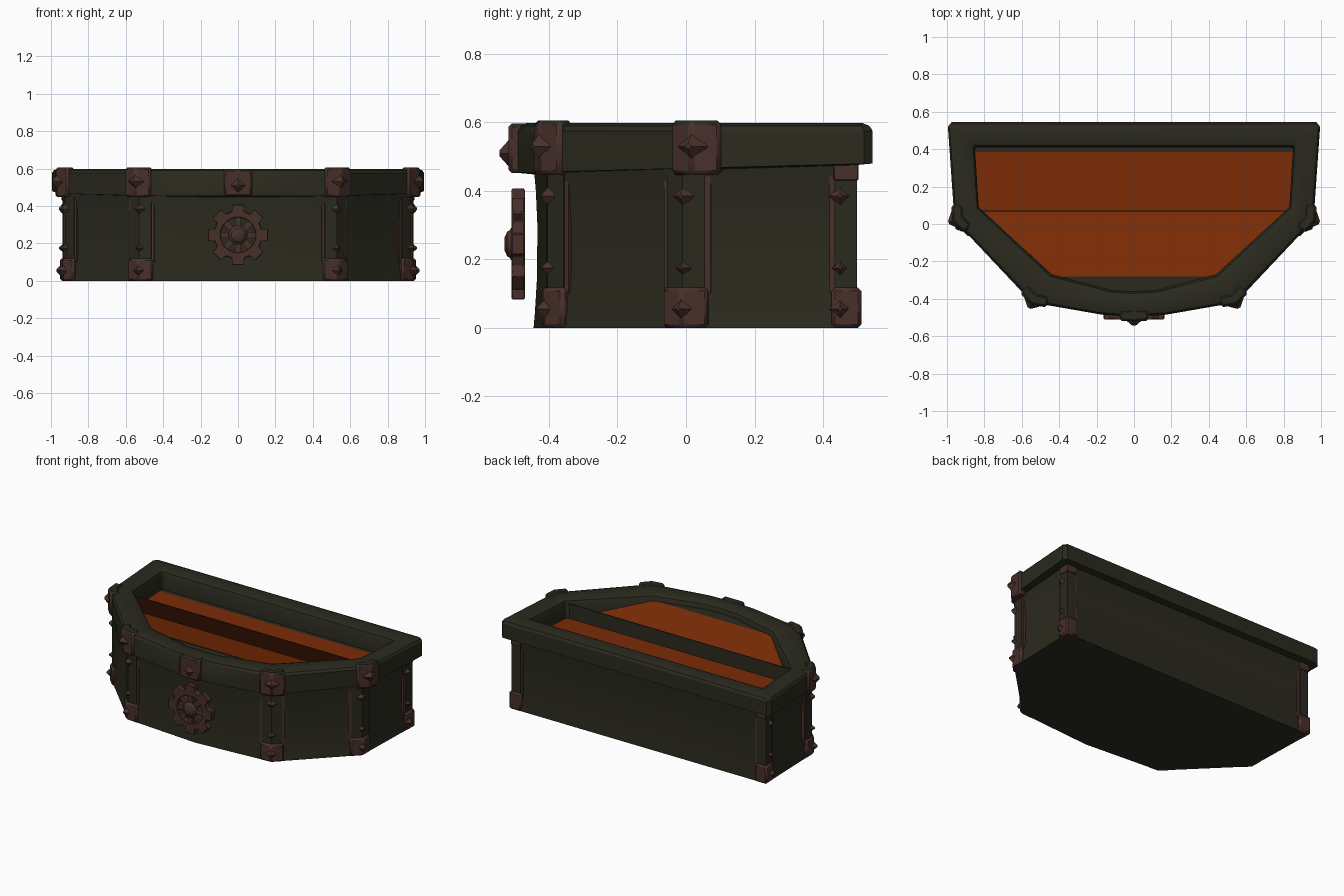
import bpy, bmesh, math
from mathutils import Vector, Matrix

if "Cube" in bpy.data.objects:
    bpy.data.objects.remove(bpy.data.objects["Cube"])


def mat(name, r, g, b):
    m = bpy.data.materials.new(name)
    m.diffuse_color = (r, g, b, 1)
    m.use_nodes = True
    m.node_tree.nodes["Principled BSDF"].inputs["Base Color"].default_value = m.diffuse_color
    return m


GREEN = mat("dark_green", 0.023, 0.023, 0.0135)
BROWN = mat("rust_brown", 0.064, 0.029, 0.023)
ORANGE = mat("glow_orange", 0.20, 0.025, 0.002)
EMBER = mat("dark_ember", 0.03, 0.005, 0.001)


def finish(name, bm, mats, bevel=0, rule=None):
    bmesh.ops.recalc_face_normals(bm, faces=bm.faces[:])
    for f in bm.faces:
        f.normal_update()
        f.smooth = True
        if rule and rule(f):
            f.material_index = 1
    me = bpy.data.meshes.new(name)
    bm.to_mesh(me)
    bm.free()
    for m in mats:
        me.materials.append(m)
    ob = bpy.data.objects.new(name, me)
    bpy.context.collection.objects.link(ob)
    if bevel:
        mod = ob.modifiers.new("bevel", 'BEVEL')
        mod.width = bevel
        mod.segments = 1
    return ob


def loft(bm, loops, cap=False, ring=False):
    """Skin a list of closed point loops; cap the ends or join into a ring."""
    vs = [[bm.verts.new(p) for p in l] for l in loops]
    n = len(vs[0])
    pairs = list(zip(vs, vs[1:])) + ([(vs[-1], vs[0])] if ring else [])
    for a, b in pairs:
        for i in range(n):
            j = (i + 1) % n
            bm.faces.new((a[i], a[j], b[j], b[i]))
    if cap:
        bm.faces.new(vs[0])
        bm.faces.new(vs[-1])


def prism(name, pts, z0, z1, mats, bevel=0, rule=None):
    bm = bmesh.new()
    loft(bm, [[(x, y, z) for x, y in pts] for z in (z0, z1)], cap=True)
    return finish(name, bm, mats, bevel, rule)


def sheet(name, pts, height, mats):
    """Single upward face over an outline; height is a function of y."""
    bm = bmesh.new()
    f = bm.faces.new([bm.verts.new((x, y, height(y))) for x, y in pts])
    me = finish(name, bm, mats).data
    if me.polygons[0].normal.z < 0:
        me.flip_normals()


def mirror(half):
    return half + [(-x, y) for x, y in reversed(half) if x > 0]


def rect(x0, x1, y0, y1):
    return [(x0, y0), (x1, y0), (x1, y1), (x0, y1)]


def corner(outline, i):
    """Corner point, directions to neighbours, edge normals and mitre."""
    k = len(outline)
    p, v, n = (Vector(outline[j % k]) for j in (i - 1, i, i + 1))
    d1, d2 = (p - v).normalized(), (n - v).normalized()
    n1, n2 = Vector((-d1.y, d1.x)), Vector((d2.y, -d2.x))
    m = (n1 + n2).normalized()
    return v, d1, d2, n1, n2, m


def wrap(name, outline, i, w, t, d, z0, z1, mats, bevel=0, rule=None):
    """Bracket folded around one corner of an outline."""
    v, d1, d2, n1, n2, m = corner(outline, i)
    c = m.dot(n1)
    pts = [v + d1 * w + n1 * t, v + m * t / c, v + d2 * w + n2 * t,
           v + d2 * w - n2 * d, v - m * d / c, v + d1 * w - n1 * d]
    return prism(name, [tuple(p) for p in pts], z0, z1, mats, bevel, rule)


def stud(name, pos, direction, r, h):
    """Four-sided diamond stud."""
    bm = bmesh.new()
    q = Vector(direction).to_track_quat('Z', 'Y').to_matrix().to_4x4()
    bmesh.ops.create_cone(bm, cap_ends=True, segments=4, radius1=r, radius2=r * 0.2,
                          depth=h, matrix=Matrix.Translation(pos) @ q)
    return finish(name, bm, [BROWN])


def up(f):
    return f.normal.z > 0.7


# Body with slightly waisted walls, open under the bed
body = mirror([(0, -0.445), (0.53, -0.405), (0.925, -0.01), (0.94, 0.50)])
bm = bmesh.new()
loft(bm, [[(x * s, y * s, z) for x, y in body]
          for z, s in ((0, 1), (0.04, 0.992), (0.15, 0.977), (0.3, 0.975), (0.4, 0.985), (0.475, 1.0))], cap=True)
bm.faces.ensure_lookup_table()
bmesh.ops.delete(bm, geom=[bm.faces[-1]], context='FACES_ONLY')
finish("body", bm, [GREEN])

# Rounded rim
outer = mirror([(0, -0.495), (0.17, -0.485), (0.545, -0.42), (0.96, 0.02), (0.995, 0.52), (0.975, 0.545)])
inner = mirror([(0, -0.362), (0.12, -0.355), (0.44, -0.27), (0.83, 0.09), (0.85, 0.40), (0.84, 0.41)])
bm = bmesh.new()
loops = []
for t, z in ((0.4, 0.45), (0, 0.455), (0, 0.575), (0.07, 0.59), (0.22, 0.598),
             (0.75, 0.598), (0.93, 0.585), (1, 0.56), (1, 0.46)):
    loops.append([(a + (c - a) * t, b + (d - b) * t,
                   z + (0.026 * (b + 0.42) if z < 0.5 and t < 1 else 0))
                  for (a, b), (c, d) in zip(outer, inner)])
loft(bm, loops)
finish("rim", bm, [GREEN])

# Glowing bed: flat behind the divider, rising to a ledge at the front rim
sheet("back_glow", mirror([(0.845, 0.065), (0.855, 0.09), (0.855, 0.385)]), lambda y: 0.472, [ORANGE])
sheet("back_ledge", rect(-0.86, 0.86, 0.385, 0.42), lambda y: 0.472, [GREEN])
sheet("front_glow", mirror([(0.46, -0.28), (0.85, 0.07)]),
      lambda y: 0.472 + 0.25 * (0.07 - y), [ORANGE])
sheet("front_ledge", mirror([(0, -0.38), (0.4, -0.33), (0.47, -0.28)]), lambda y: 0.557, [GREEN])
prism("divider", rect(-0.835, 0.835, 0.067, 0.073), 0.46, 0.57, [GREEN, EMBER],
      rule=lambda f: f.normal.y < -0.7)

# Rim brackets and studs at the four front corners
for i in (2, 3, len(outer) - 2, len(outer) - 3):
    wrap("rim_bracket", outer, i, 0.082, 0.012, 0.05, 0.447, 0.605, [BROWN, GREEN], 0.012, up)
    v, _, _, n1, _, m = corner(outer, i)
    c = v + m * (0.012 / m.dot(n1) + 0.003)
    stud("rim_stud", (c.x, c.y, 0.53), (m.x, m.y, 0), 0.048, 0.035)

# Front centre clasp on the rim
prism("front_clasp", rect(-0.075, 0.075, -0.518, -0.46), 0.452, 0.597, [BROWN, GREEN], 0.01, up)
stud("clasp_stud", (0, -0.528, 0.51), (0, -1, 0), 0.045, 0.032)

# Corner posts: foot bracket, strip with rusty edges, studs
for i in range(1, len(body)):
    v, _, _, n1, n2, m = corner(body, i)
    back = v.y > 0.4
    wrap("foot_bracket", body, i, 0.075, 0.012, 0.02, 0.0, 0.118, [BROWN], 0.01)
    if back:
        wrap("head_bracket", body, i, 0.07, 0.004, 0.02, 0.43, 0.485, [BROWN], 0.004)
    wrap("post_edge", body, i, 0.082, -0.006, 0.025, 0.1, 0.46, [BROWN])
    wrap("post_strip", body, i, 0.066, -0.001, 0.025, 0.1, 0.46, [GREEN])
    d = Vector((math.copysign(1, v.x), 0)) if back else m
    mit = 1 if back else m.dot(n1)
    base = v - Vector((0, 0.05)) if back else v
    for z, r, t in ((0.055, 0.031, 0.014), (0.175, 0.025, 0.0), (0.385, 0.033, 0.0)):
        c = base + d * (t / mit + 0.004)
        stud("post_stud", (c.x, c.y, z), (d.x, d.y, 0), r, 0.026)

# Gear emblem: toothed ring, spokes and domed hub
GZ = 0.245
Y0, Y1 = -0.51, -0.47


def gear_loop(radii, y):
    """Eight repeats of one tooth, sampled at uneven angles."""
    pts = []
    for k in range(8):
        for a, r in zip((-11, -4, 4, 11, 15, 30), radii):
            t = math.radians(45 * k + a)
            pts.append((r * math.cos(t), y, GZ + r * math.sin(t)))
    return pts


teeth = [0.165, 0.162, 0.162, 0.165, 0.13, 0.13]
bm = bmesh.new()
loft(bm, [gear_loop(teeth, Y0), gear_loop(teeth, Y1),
          gear_loop([0.092] * 6, Y1), gear_loop([0.092] * 6, Y0)], ring=True)
finish("gear_ring", bm, [BROWN], 0.004)
bm = bmesh.new()
for k in range(4):
    bmesh.ops.create_cube(bm, size=1, matrix=Matrix.Translation((0, -0.49, GZ))
                          @ Matrix.Rotation(k * math.pi / 4, 4, 'Y')
                          @ Matrix.Diagonal((0.19, 0.034, 0.032, 1)))
finish("gear_spokes", bm, [BROWN])
bm = bmesh.new()
loft(bm, [gear_loop([r] * 6, y) for r, y in
          ((0.05, Y1), (0.05, -0.508), (0.04, -0.515), (0.036, -0.522), (0.018, -0.53))], cap=True)
finish("gear_hub", bm, [BROWN])

# Smooth shading with sharp edges kept
bpy.ops.object.select_all(action='SELECT')
bpy.context.view_layer.objects.active = bpy.data.objects["body"]
bpy.ops.object.shade_smooth_by_angle(angle=math.radians(32))
